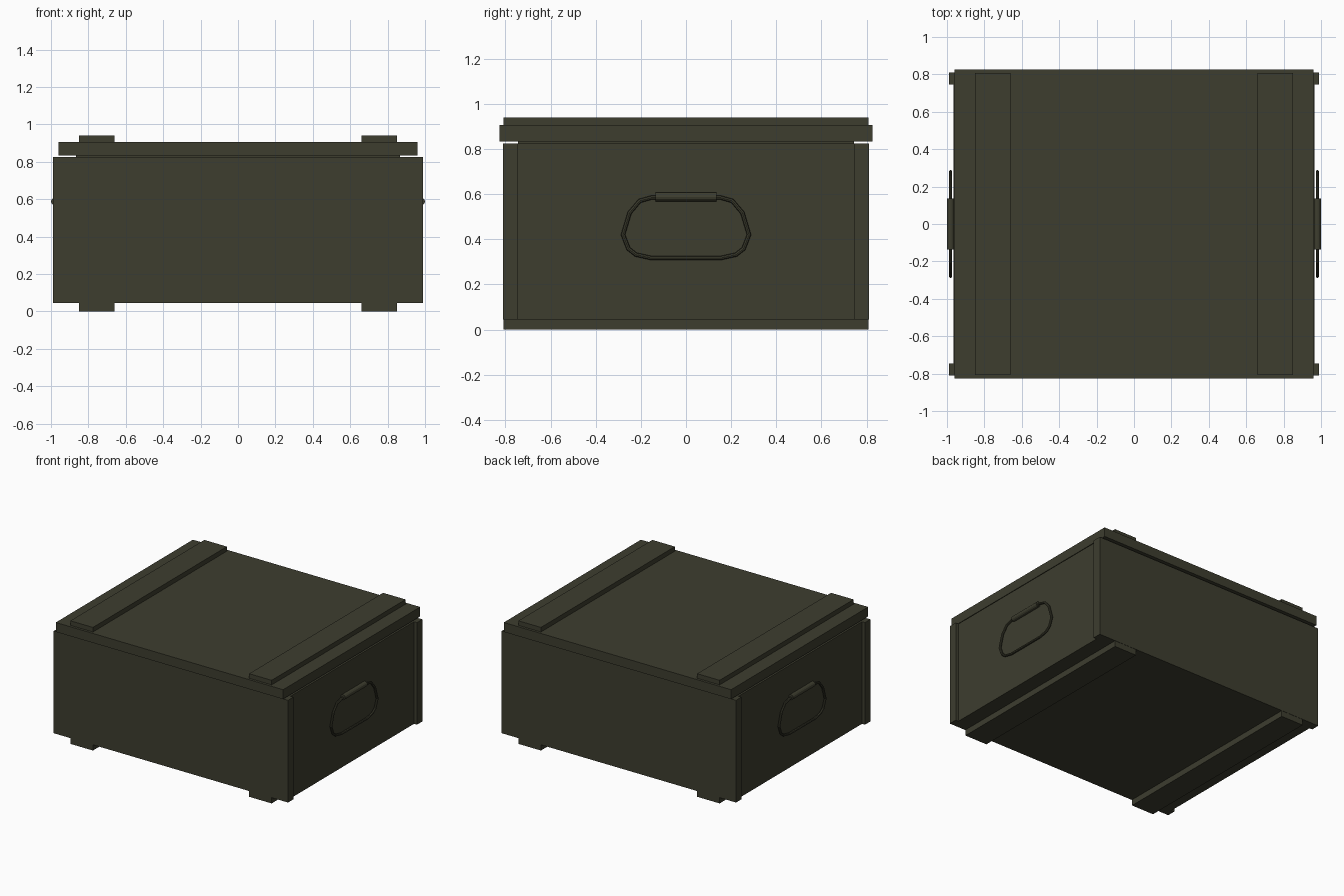
import bpy, bmesh, math
from mathutils import Vector

if "Cube" in bpy.data.objects:
    bpy.data.objects.remove(bpy.data.objects["Cube"])

olive = bpy.data.materials.new("dark olive")
olive.diffuse_color = (0.047, 0.047, 0.028, 1)
olive.use_nodes = True
olive.node_tree.nodes["Principled BSDF"].inputs["Base Color"].default_value = olive.diffuse_color


def finish(name, bm):
    bmesh.ops.recalc_face_normals(bm, faces=bm.faces)
    me = bpy.data.meshes.new(name)
    bm.to_mesh(me)
    bm.free()
    me.materials.append(olive)
    ob = bpy.data.objects.new(name, me)
    bpy.context.collection.objects.link(ob)
    return ob


def box(name, x0, x1, y0, y1, z0, z1):
    bm = bmesh.new()
    bmesh.ops.create_cube(bm, size=1)
    for v in bm.verts:
        v.co = Vector((x0 + (v.co.x + .5) * (x1 - x0),
                       y0 + (v.co.y + .5) * (y1 - y0),
                       z0 + (v.co.z + .5) * (z1 - z0)))
    return finish(name, bm)


# Crate walls, floor and lid
box("front_panel", -.99, .99, -.81, -.745, .045, .825)
box("back_panel", -.99, .99, .745, .81, .045, .825)
box("floor_panel", -.865, .865, -.745, .745, .045, .10)
box("lid", -.96, .96, -.827, .827, .833, .905)
box("lid_lip", -.865, .865, -.745, .745, .79, .833)

# Half outline of the wire handle (y, z), from grip end to bottom
half = [(.12, .586), (.155, .584), (.205, .57), (.25, .517), (.279, .42),
        (.255, .358), (.222, .332), (.155, .317)]
loop = half + [(-y, z) for y, z in reversed(half)]


def tube_ring(name, x, pts, r, sides=8):
    bm = bmesh.new()
    n = len(pts)
    P = [Vector((x, y, z)) for y, z in pts]
    rings = []
    for i in range(n):
        a = (P[i] - P[i - 1]).normalized()
        b = (P[(i + 1) % n] - P[i]).normalized()
        t = (a + b).normalized()
        side = t.cross(Vector((1, 0, 0)))
        miter = r / max(t.dot(a), .5)
        rings.append([bm.verts.new(P[i] + side * miter * math.cos(k * math.tau / sides)
                                   + Vector((r * math.sin(k * math.tau / sides), 0, 0)))
                      for k in range(sides)])
    for i in range(n):
        A, B = rings[i], rings[(i + 1) % n]
        for k in range(sides):
            m = (k + 1) % sides
            bm.faces.new((A[k], A[m], B[m], B[k]))
    return finish(name, bm)


for s, side in ((-1, "left"), (1, "right")):
    # End panels and battens above and below
    box(side + "_end_panel", *sorted((s * .865, s * .965)), -.745, .745, .045, .825)
    bx = sorted((s * .66, s * .85))
    box(side + "_lid_batten", *bx, -.808, .808, .905, .94)
    box(side + "_foot_batten", *bx, -.808, .808, 0, .045)
    # Wire handle with a thicker grip
    tube_ring(side + "_handle", s * .981, loop, .009)
    bm = bmesh.new()
    bmesh.ops.create_cone(bm, cap_ends=True, segments=12, radius1=.02, radius2=.02, depth=.27)
    for v in bm.verts:
        v.co = Vector((s * .98 + v.co.x, v.co.z, .588 + v.co.y))
    finish(side + "_handle_grip", bm)
